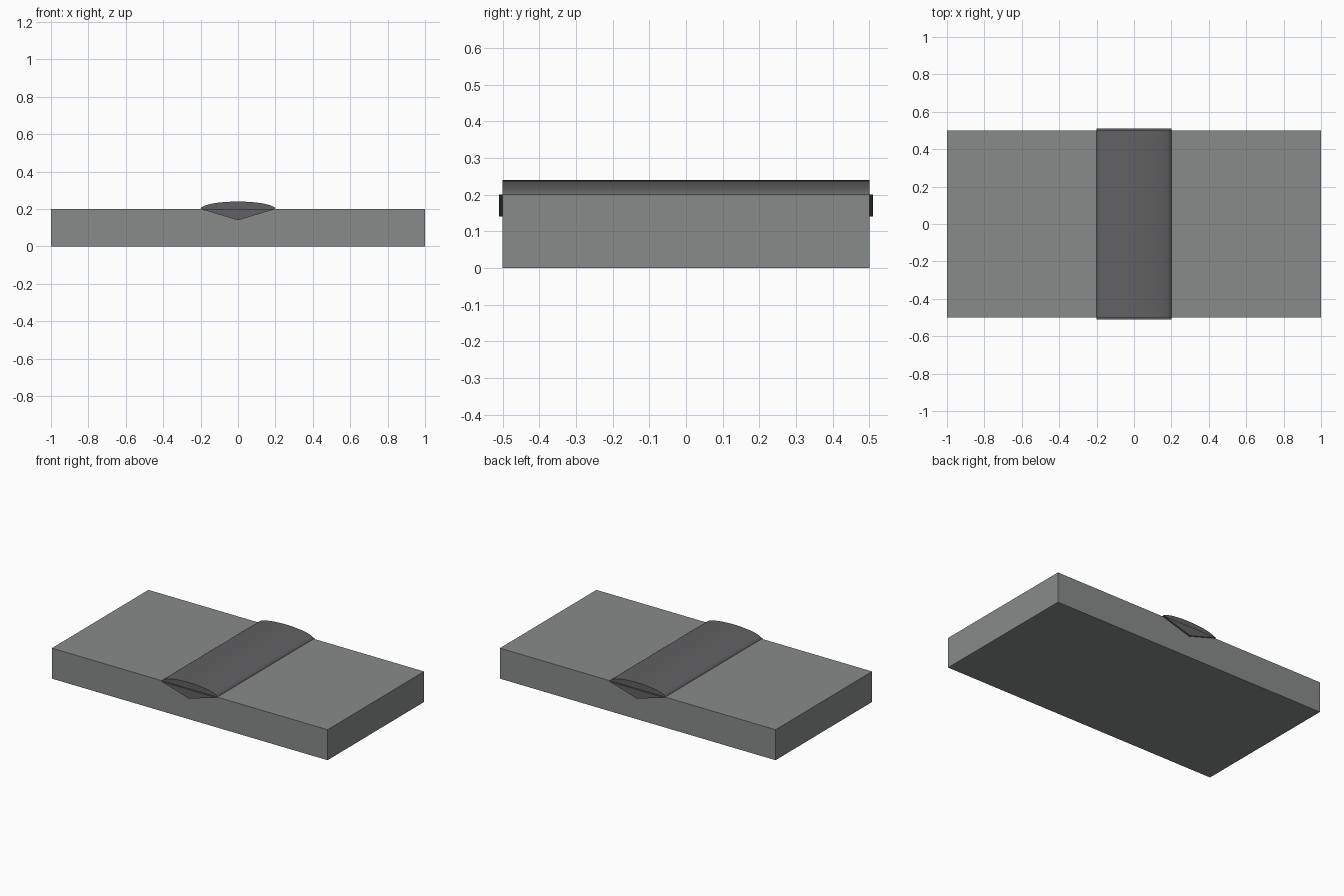
import bpy, math

if "Cube" in bpy.data.objects:
    bpy.data.objects.remove(bpy.data.objects["Cube"])


def material(name, rgb):
    m = bpy.data.materials.new(name)
    m.diffuse_color = (*rgb, 1.0)
    m.use_nodes = True
    m.node_tree.nodes["Principled BSDF"].inputs["Base Color"].default_value = m.diffuse_color
    return m


def extrude_profile(name, profile, half_length, mat):
    """Closed solid from an x/z profile (counter-clockwise seen from the front)."""
    n = len(profile)
    verts = [(x, y, z) for y in (-half_length, half_length) for x, z in profile]
    faces = [tuple(range(n)), tuple(reversed(range(n, 2 * n)))]
    faces += [(i, i + n, (i + 1) % n + n, (i + 1) % n) for i in range(n)]
    mesh = bpy.data.meshes.new(name)
    mesh.from_pydata(verts, [], faces)
    mesh.materials.append(mat)
    obj = bpy.data.objects.new(name, mesh)
    bpy.context.collection.objects.link(obj)
    return obj


steel = material("plate_steel", (0.25, 0.26, 0.26))
weld = material("weld_metal", (0.12, 0.12, 0.125))

# Base plate
extrude_profile("base_plate", [(-1, 0), (1, 0), (1, 0.2), (-1, 0.2)], 0.5, steel)

# V-shaped root of the weld, standing slightly proud of both plate ends
extrude_profile("weld_root", [(0, 0.14), (0.2, 0.2), (-0.2, 0.2)], 0.51, weld)

# Rounded weld cap: half ellipse
steps = 24
arc = [(0.2 * math.cos(math.pi * i / steps), 0.2 + 0.04 * math.sin(math.pi * i / steps))
       for i in range(steps + 1)]
cap = extrude_profile("weld_cap", arc, 0.5, weld)
bpy.context.view_layer.objects.active = cap
cap.select_set(True)
bpy.ops.object.shade_smooth_by_angle(angle=math.radians(40))
